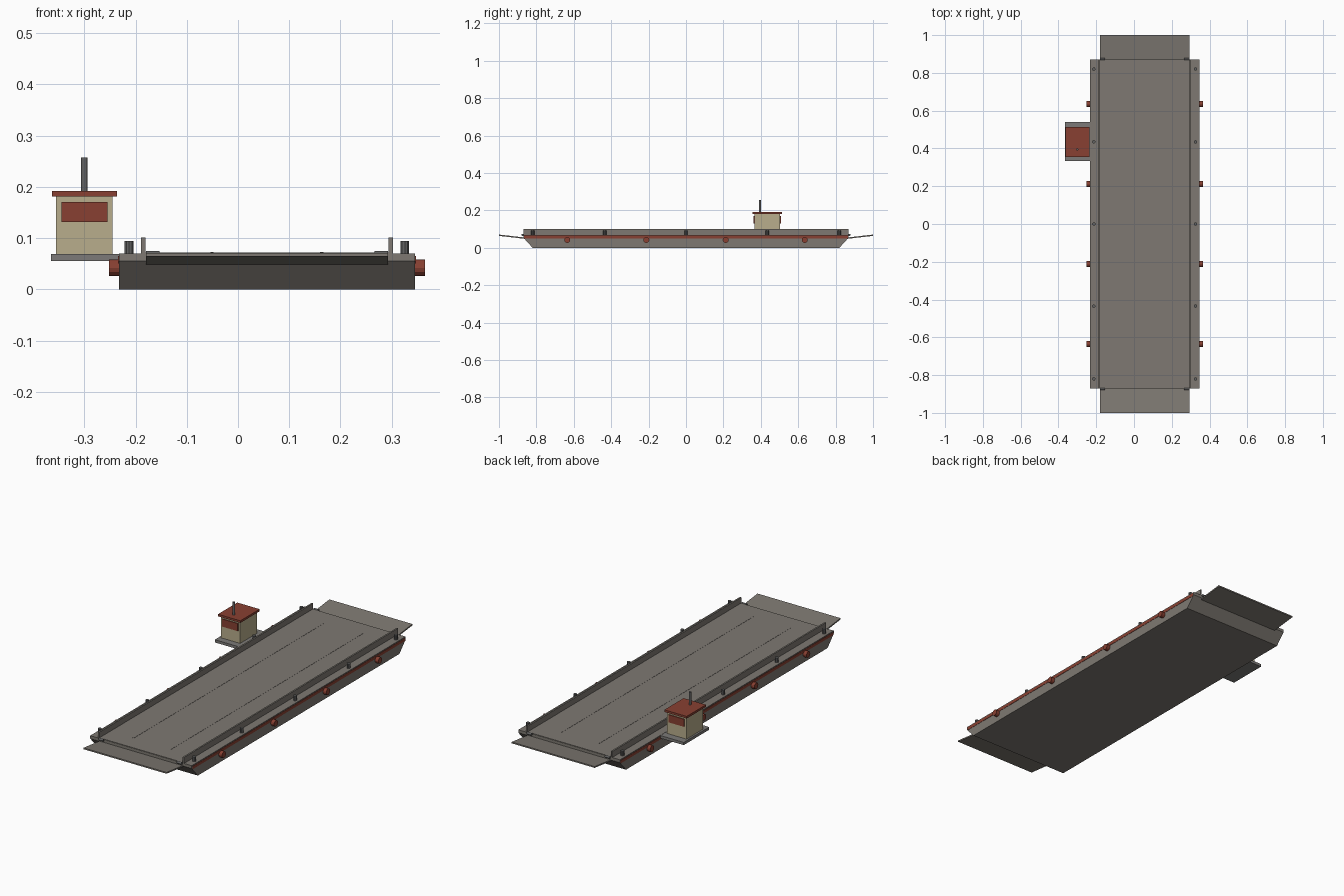
import bpy, bmesh, math
from mathutils import Matrix

if "Cube" in bpy.data.objects:
    bpy.data.objects.remove(bpy.data.objects["Cube"])

CX = 0.0565  # centreline of the barge


def material(name, r, g, b):
    m = bpy.data.materials.new(name)
    lin = [((c / 255 + 0.055) / 1.055) ** 2.4 for c in (r, g, b)]
    m.diffuse_color = (*lin, 1)
    m.use_nodes = True
    m.node_tree.nodes["Principled BSDF"].inputs["Base Color"].default_value = m.diffuse_color
    return m


STEEL = material("warm grey steel", 126, 121, 114)
DARK = material("dark grey metal", 98, 98, 98)
PLATE = material("platform grey", 124, 122, 120)
RED = material("rust red", 136, 64, 50)
CREAM = material("cabin cream", 184, 173, 140)


def finish(name, bm, mat):
    bmesh.ops.recalc_face_normals(bm, faces=bm.faces)
    me = bpy.data.meshes.new(name)
    bm.to_mesh(me)
    bm.free()
    me.materials.append(mat)
    ob = bpy.data.objects.new(name, me)
    bpy.context.collection.objects.link(ob)
    return ob


def box(name, x0, x1, y0, y1, z0, z1, mat):
    bm = bmesh.new()
    bmesh.ops.create_cube(bm, size=1)
    for v in bm.verts:
        v.co.x = x1 if v.co.x > 0 else x0
        v.co.y = y1 if v.co.y > 0 else y0
        v.co.z = z1 if v.co.z > 0 else z0
    return finish(name, bm, mat)


def cylinder(name, centre, r, depth, mat, along_x=False, sides=12):
    bm = bmesh.new()
    bmesh.ops.create_cone(bm, cap_ends=True, segments=sides, radius1=r, radius2=r, depth=depth)
    rot = Matrix.Rotation(math.pi / 2, 4, 'Y') if along_x else Matrix()
    bm.transform(Matrix.Translation(centre) @ rot)
    return finish(name, bm, mat)


def extrude_x(name, profile, x0, x1, mat):
    """Side profile of (y, z) points pulled along x."""
    bm = bmesh.new()
    face = bm.faces.new([bm.verts.new((x0, y, z)) for y, z in profile])
    out = bmesh.ops.extrude_face_region(bm, geom=[face])
    for v in out["geom"]:
        if isinstance(v, bmesh.types.BMVert):
            v.co.x = x1
    return finish(name, bm, mat)


# Hull with raked ends, and the raised cargo deck
extrude_x("hull", [(-0.82, 0), (0.82, 0), (0.87, 0.055), (0.87, 0.07), (-0.87, 0.07), (-0.87, 0.055)],
          CX - 0.289, CX + 0.289, STEEL)
box("cargo_deck", CX - 0.238, CX + 0.238, -0.868, 0.868, 0.068, 0.072, STEEL)

# Ramps and their hinges at both ends
for s, end in ((-1, "front"), (1, "back")):
    extrude_x(end + "_ramp", [(s * 0.86, 0.048), (s * 1.0, 0.064), (s * 1.0, 0.071), (s * 0.86, 0.055)],
              CX - 0.2365, CX + 0.2365, STEEL)
    for side in (-1, 1):
        cylinder(end + "_ramp_hinge", (CX + side * 0.223, s * 0.874, 0.069), 0.006, 0.027, DARK, True)

for side in (-1, 1):
    # Bulwark, rubbing strake and lane strip on each side
    x = CX + side * 0.2415
    box("bulwark", x - 0.004, x + 0.004, -0.87, 0.87, 0.068, 0.101, STEEL)
    x = CX + side * 0.2885
    box("rubbing_strake", x - 0.002, x + 0.002, -0.865, 0.865, 0.05, 0.065, RED)
    x = CX + side * 0.107
    box("lane_strip", x - 0.003, x + 0.003, -0.78, 0.78, 0.071, 0.0728, STEEL)
    # Mooring bollards
    for y in (-0.82, -0.435, 0, 0.435, 0.82):
        cylinder("bollard", (CX + side * 0.269, y, 0.081), 0.009, 0.026, DARK, sides=10)
    # Round fenders
    for y in (-0.635, -0.212, 0.212, 0.635):
        cylinder("fender", (CX + side * 0.298, y, 0.042), 0.016, 0.021, RED, True)

# Control cabin on an outrigged platform
box("cabin_platform", -0.365, -0.231, 0.333, 0.54, 0.055, 0.069, PLATE)
box("cabin", -0.355, -0.245, 0.367, 0.503, 0.069, 0.182, CREAM)
box("cabin_roof", -0.363, -0.236, 0.356, 0.513, 0.181, 0.192, RED)
for y, label in ((0.365, "front"), (0.505, "back")):
    box(label + "_window", -0.344, -0.255, y - 0.003, y + 0.003, 0.131, 0.17, RED)
cylinder("mast", (-0.3, 0.395, 0.223), 0.006, 0.068, DARK)
